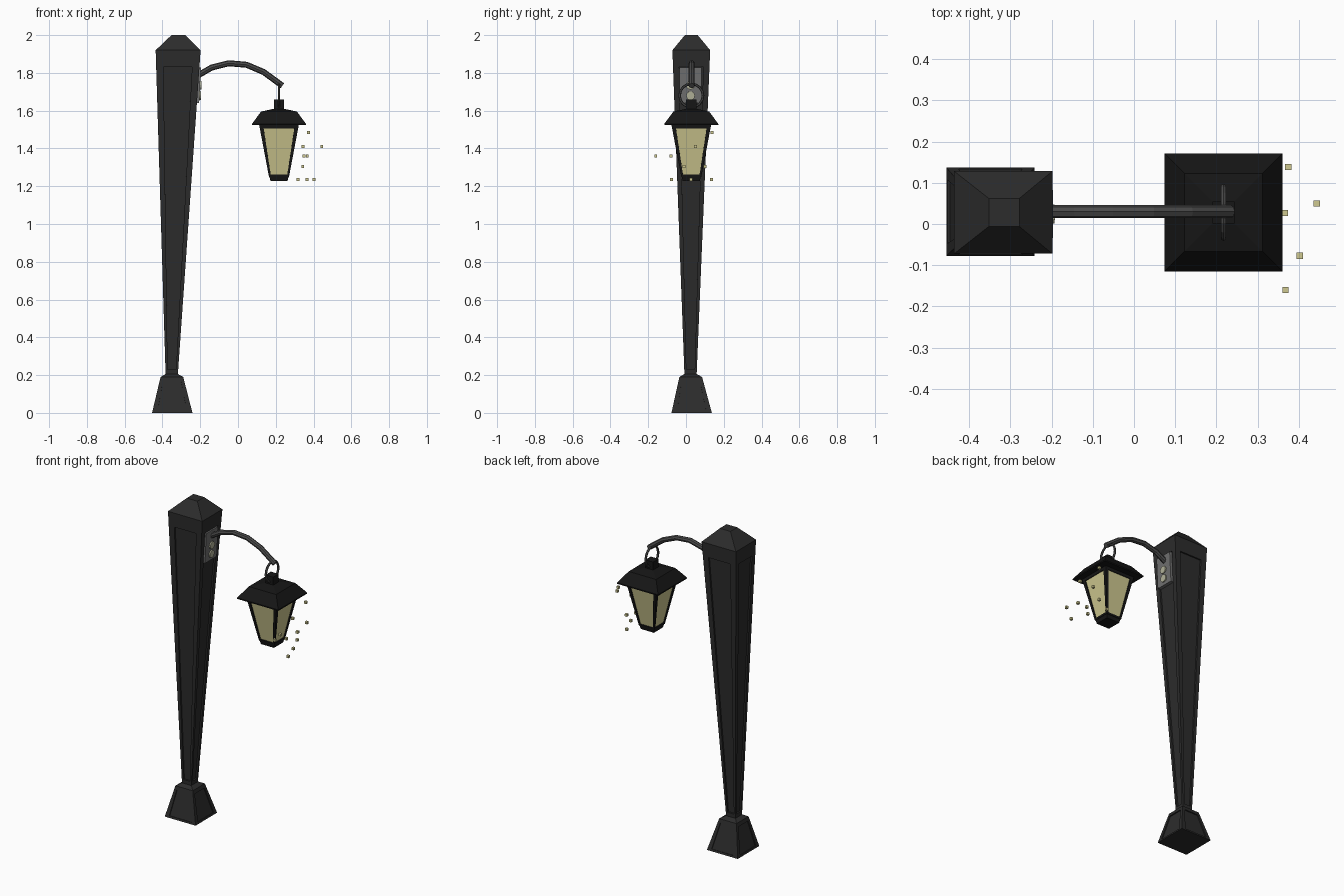
import bpy, bmesh
from math import pi
from mathutils import Vector

if "Cube" in bpy.data.objects:
    bpy.data.objects.remove(bpy.data.objects["Cube"])


def material(name, r, g, b):
    m = bpy.data.materials.new(name)
    m.diffuse_color = (r, g, b, 1)
    m.use_nodes = True
    m.node_tree.nodes["Principled BSDF"].inputs["Base Color"].default_value = m.diffuse_color
    return m


POST = material("dark_iron", 0.025, 0.025, 0.025)
BLACK = material("black_iron", 0.008, 0.008, 0.008)
ARM = material("grey_iron", 0.07, 0.07, 0.07)
PLATE = material("plate_grey", 0.16, 0.16, 0.16)
GLASS = material("warm_glass", 0.62, 0.58, 0.28)
BOLT = material("pale_bolt", 0.45, 0.45, 0.32)


def stack(name, rings, mats, panels=None):
    """Stacked rectangles (cx, cy, hx, hy, z). panels: {level: (side, v0, v1, depth)}
    cuts a recessed panel into each of the four walls of that level."""
    bm = bmesh.new()
    loops = [[bm.verts.new((cx + sx * hx, cy + sy * hy, z))
              for sx, sy in ((-1, -1), (1, -1), (1, 1), (-1, 1))]
             for cx, cy, hx, hy, z in rings]
    bm.faces.new(loops[0][::-1])
    bm.faces.new(loops[-1])
    for lv, (lo, hi) in enumerate(zip(loops, loops[1:])):
        for i in range(4):
            j = (i + 1) % 4
            outer = [lo[i], lo[j], hi[j], hi[i]]
            if not panels or lv not in panels:
                bm.faces.new(outer)
                continue
            side, v0, v1, depth = panels[lv]
            a, b, c, d = [v.co for v in outer]
            n = (b - a).cross(d - a).normalized()
            pts = [a.lerp(b, u).lerp(d.lerp(c, u), v)
                   for u, v in ((side, v0), (1 - side, v0), (1 - side, v1), (side, v1))]
            rim = [bm.verts.new(p) for p in pts]
            floor = [bm.verts.new(p - n * depth) for p in pts]
            for k in range(4):
                m = (k + 1) % 4
                bm.faces.new((outer[k], outer[m], rim[m], rim[k]))
                bm.faces.new((rim[k], rim[m], floor[m], floor[k]))
            bm.faces.new(floor).material_index = len(mats) - 1
    me = bpy.data.meshes.new(name)
    bm.to_mesh(me)
    bm.free()
    for m in mats:
        me.materials.append(m)
    ob = bpy.data.objects.new(name, me)
    bpy.context.collection.objects.link(ob)
    return ob


def finish(name, mat):
    ob = bpy.context.object
    ob.name = name
    ob.data.materials.append(mat)
    return ob


# Foot, tapered post and cap
Y = 0.028
stack("post_foot", [(-0.348, 0.03, 0.107, 0.107, 0), (-0.35, 0.025, 0.06, 0.06, 0.19),
                    (-0.351, 0.024, 0.034, 0.034, 0.205)], [POST], {0: (0.13, 0.06, 0.88, 0.006)})
stack("post", [(-0.351, 0.024, 0.032, 0.032, 0.195), (-0.317, Y, 0.119, 0.1, 1.92),
               (-0.315, Y, 0.037, 0.034, 2.0)], [POST], {0: (0.17, 0.02, 0.948, 0.01)})

# Wall plate with two bolts, tilted with the post
TILT = 0.05
bpy.ops.mesh.primitive_cube_add(size=1, location=(-0.214, 0.024, 1.735), rotation=(0, TILT, 0))
finish("mount_plate", PLATE).scale = (0.026, 0.116, 0.19)
for i, z in enumerate((1.735, 1.68)):
    bpy.ops.mesh.primitive_cylinder_add(vertices=12, radius=0.023, depth=0.014,
                                        location=(-0.2 + (z - 1.735) * 0.05, 0.024, z),
                                        rotation=(0, pi / 2 + TILT, 0))
    finish(f"plate_bolt_{i + 1}", BOLT)

# Curved arm
path = [(-0.215, 1.785), (-0.14, 1.828), (-0.05, 1.851), (0.045, 1.843), (0.135, 1.805), (0.235, 1.732)]
cu = bpy.data.curves.new("arm", 'CURVE')
cu.dimensions = '3D'
cu.bevel_depth = 0.016
cu.bevel_resolution = 2
cu.use_fill_caps = True
sp = cu.splines.new('POLY')
sp.points.add(len(path) - 1)
for p, (x, z) in zip(sp.points, path):
    p.co = (x, 0.03, z, 1)
sp.use_smooth = False
arm = bpy.data.objects.new("arm", cu)
bpy.context.collection.objects.link(arm)
bpy.ops.object.select_all(action='DESELECT')
arm.select_set(True)
bpy.context.view_layer.objects.active = arm
bpy.ops.object.convert(target='MESH')
finish("arm", ARM)

# Hanging ring
LX = 0.217
bpy.ops.mesh.primitive_torus_add(location=(LX, Y, 1.68), rotation=(0, pi / 2, 0), major_radius=0.062,
                                 minor_radius=0.007, major_segments=16, minor_segments=6)
finish("hanging_ring", ARM)


def square(h, z):
    return (LX, Y, h, h, z)


# Lantern: finial, roof, glazed body and bottom band
stack("lantern_finial", [square(0.027, 1.59), square(0.027, 1.66)], [BLACK])
stack("lantern_roof", [square(0.143, 1.523), square(0.143, 1.53), square(0.095, 1.595),
                       square(0.027, 1.61)], [BLACK])
stack("lantern_body", [square(0.053, 1.25), square(0.105, 1.525)], [BLACK, GLASS],
      {0: (0.1, 0.04, 0.93, 0.006)})
stack("lantern_base", [square(0.045, 1.228), square(0.053, 1.26)], [BLACK])

# Drifting sparks of light
sparks = [(0.374, 0.138, 1.485), (0.443, 0.05, 1.41), (0.345, 0.05, 1.41),
          (0.367, -0.16, 1.36), (0.35, -0.08, 1.36), (0.343, 0.1, 1.305), (0.343, -0.01, 1.305),
          (0.402, -0.077, 1.235), (0.366, 0.027, 1.235), (0.317, 0.135, 1.235)]
for i, p in enumerate(sparks):
    bpy.ops.mesh.primitive_cube_add(size=0.015, location=p)
    finish(f"light_spark_{i + 1}", GLASS)
